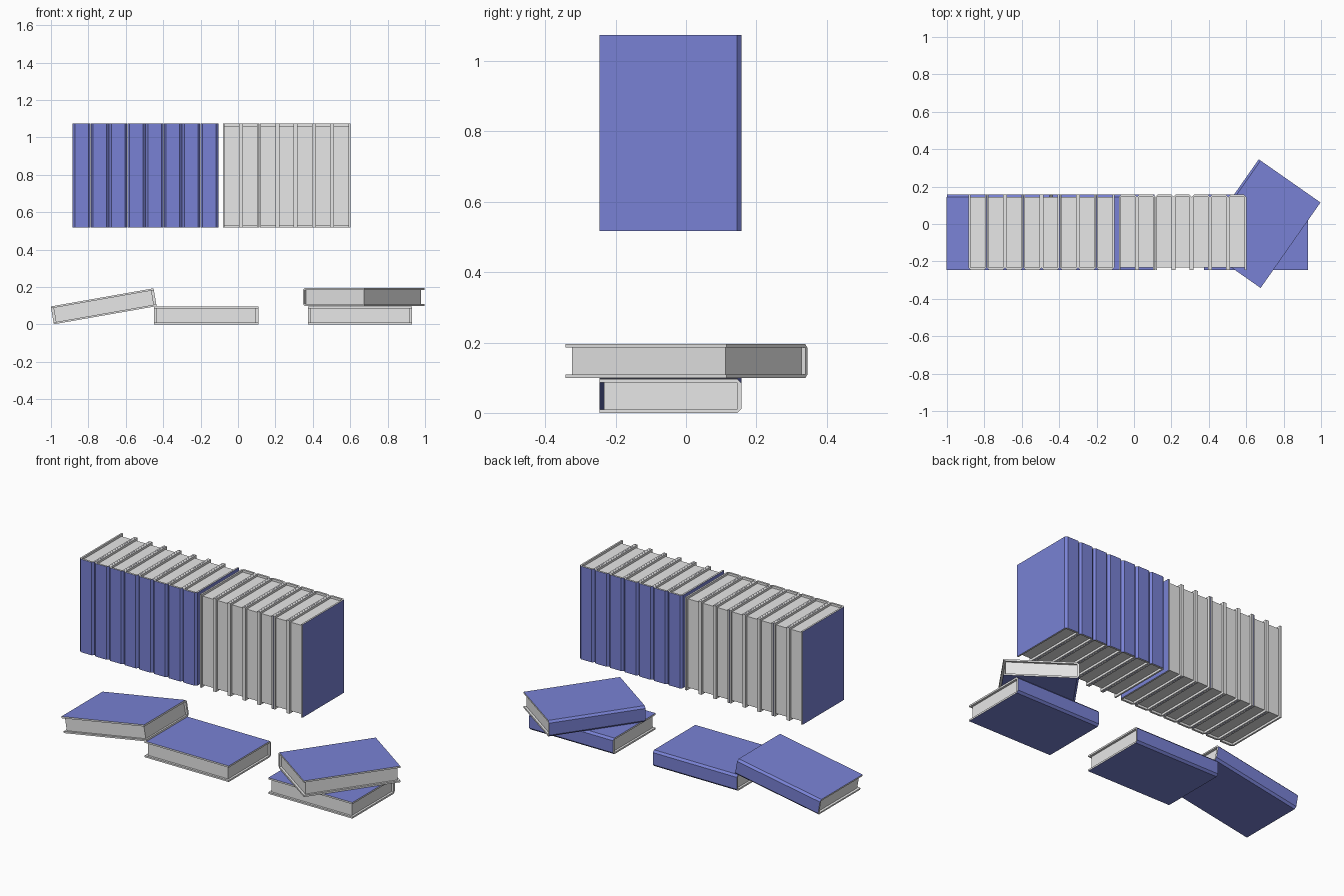
import bpy
import bmesh
from math import radians
from mathutils import Matrix

default = bpy.data.objects.get("Cube")
if default:
    bpy.data.objects.remove(default, do_unlink=True)


def make_material(name, colour):
    mat = bpy.data.materials.new(name)
    mat.use_nodes = True
    mat.diffuse_color = colour
    mat.node_tree.nodes["Principled BSDF"].inputs["Base Color"].default_value = colour
    return mat


blue = make_material("cover_blue", (0.19, 0.222, 0.66, 1))
grey = make_material("paper_grey", (0.8, 0.8, 0.8, 1))

# Book size: length along x, spine at +y, thickness along z
LENGTH, DEPTH, THICK = 0.558, 0.403, 0.0965
BOARD, BEVEL, INSET = 0.01, 0.012, 0.013
L, D, T = LENGTH / 2, DEPTH / 2, THICK / 2


def cover_mesh():
    """C-shaped cover with a chamfered spine: blue outside, grey inside and on the edges."""
    half = [(-D, T), (D - BEVEL, T), (D, T - BEVEL)]
    outer = half + [(y, -z) for y, z in reversed(half)]
    inner_y, inner_z = D - BEVEL, T - BOARD
    inner = [(-D, -inner_z), (inner_y, -inner_z), (inner_y, inner_z), (-D, inner_z)]
    profile = outer + inner
    bm = bmesh.new()
    ends = [[bm.verts.new((x, y, z)) for y, z in profile] for x in (-L, L)]
    for ring in ends:
        bm.faces.new(ring).material_index = 1
    n = len(profile)
    for i in range(n):
        j = (i + 1) % n
        face = bm.faces.new((ends[0][i], ends[0][j], ends[1][j], ends[1][i]))
        face.material_index = 0 if i < len(outer) - 1 else 1
    bmesh.ops.recalc_face_normals(bm, faces=bm.faces)
    mesh = bpy.data.meshes.new("book_cover")
    bm.to_mesh(mesh)
    bm.free()
    mesh.materials.append(blue)
    mesh.materials.append(grey)
    return mesh


def pages_mesh():
    """Page block, set back from the boards on three sides."""
    front, back = -D + INSET, D - BEVEL
    size = (LENGTH - 2 * INSET, back - front, THICK - 2 * BOARD)
    bm = bmesh.new()
    bmesh.ops.create_cube(bm, size=1)
    bmesh.ops.scale(bm, vec=size, verts=bm.verts)
    bmesh.ops.translate(bm, vec=(0, (front + back) / 2, 0), verts=bm.verts)
    mesh = bpy.data.meshes.new("book_pages")
    bm.to_mesh(mesh)
    bm.free()
    mesh.materials.append(grey)
    return mesh


cover, pages = cover_mesh(), pages_mesh()


def add_book(name, location, rotation=Matrix()):
    for part, mesh in (("cover", cover), ("pages", pages)):
        obj = bpy.data.objects.new(f"{name}_{part}", mesh)
        obj.matrix_world = Matrix.Translation(location) @ rotation
        bpy.context.collection.objects.link(obj)


# Upright row: eight spines to the front, then seven spines to the back
ROW_Y, ROW_Z, PITCH = -0.044, 0.796, 0.0975
upright = Matrix.Rotation(radians(90), 4, "Y")
turned = Matrix.Rotation(radians(180), 4, "Z") @ upright
for i in range(8):
    add_book(f"spine_front_book_{i + 1}", (-0.836 + i * PITCH, ROW_Y, ROW_Z), turned)
for i in range(7):
    add_book(f"spine_back_book_{i + 1}", (-0.033 + i * PITCH, ROW_Y, ROW_Z), upright)

# Lying books: one flat, one leaning on it, and a stack of two
add_book("flat_book", (-0.169, ROW_Y, T))
add_book("leaning_book", (-0.718, ROW_Y, 0.097), Matrix.Rotation(radians(-10), 4, "Y"))
add_book("stack_lower_book", (0.652, ROW_Y, T))
add_book("stack_upper_book", (0.672, 0.002, 0.147), Matrix.Rotation(radians(55), 4, "Z"))
